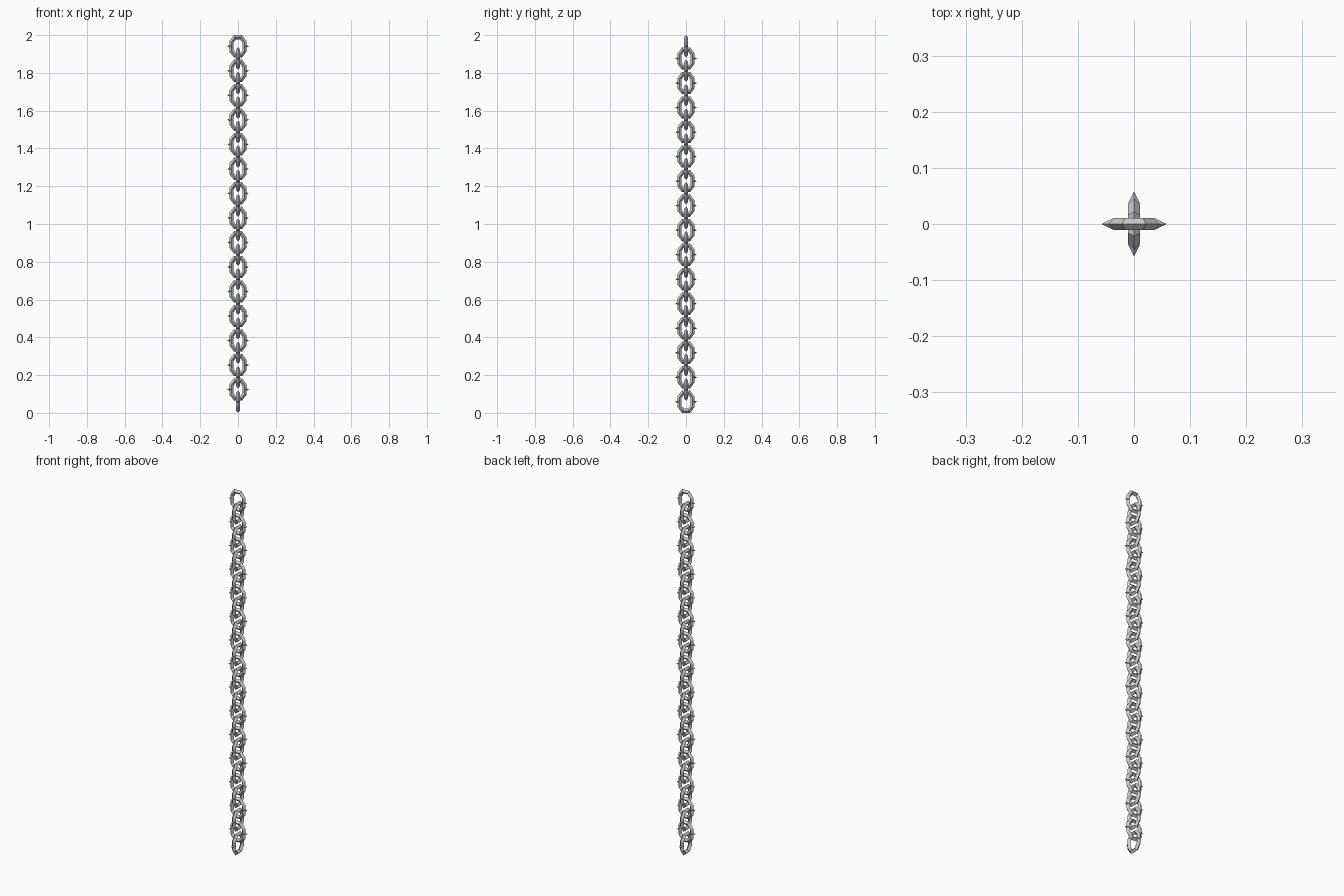
import bpy, bmesh
from math import pi
from mathutils import Vector, Matrix

if "Cube" in bpy.data.objects:
    bpy.data.objects.remove(bpy.data.objects["Cube"])

LINKS = 30
HALF_H = 0.059          # outer half height of a link
R = 0.011               # half thickness of the diamond-section bar
PITCH = (2 - 2 * HALF_H) / (LINKS - 1)


def link_mesh():
    bm = bmesh.new()
    # stretched octagon centreline
    a, b, c, d = 0.016, HALF_H - R, 0.035, 0.023
    path = [Vector(p) for p in ((c, -d), (c, d), (a, b), (-a, b),
                                (-c, d), (-c, -d), (-a, -b), (a, -b))]
    rings = []
    for i, p in enumerate(path):
        e1 = (p - path[i - 1]).normalized()
        e2 = (path[(i + 1) % 8] - p).normalized()
        n1, n2 = Vector((e1.y, -e1.x)), Vector((e2.y, -e2.x))
        m = (n1 + n2).normalized()
        m *= R / m.dot(n1)              # mitred corner
        rings.append([bm.verts.new(v) for v in (
            (p.x + m.x, 0, p.y + m.y), (p.x, R, p.y),
            (p.x - m.x, 0, p.y - m.y), (p.x, -R, p.y))])
    for i in range(8):
        q, s = rings[i], rings[(i + 1) % 8]
        for k in range(4):
            bm.faces.new((q[k], q[(k + 1) % 4], s[(k + 1) % 4], s[k]))
    # four-sided spike on each long side
    for side in (-1, 1):
        mat = Matrix.Translation((side * 0.047, 0, 0)) @ Matrix.Rotation(side * pi / 2, 4, 'Y')
        bmesh.ops.create_cone(bm, cap_ends=True, segments=4, radius1=0.0105,
                              radius2=0, depth=0.021, matrix=mat)
    bmesh.ops.remove_doubles(bm, verts=bm.verts, dist=1e-6)
    bmesh.ops.recalc_face_normals(bm, faces=bm.faces)
    me = bpy.data.meshes.new("spiked_link")
    bm.to_mesh(me)
    bm.free()
    return me


# chain of links, each turned a quarter from its neighbour
mesh = link_mesh()
for i in range(LINKS):
    ob = bpy.data.objects.new(f"chain_link_{i + 1:02d}", mesh)
    ob.location.z = HALF_H + i * PITCH
    ob.rotation_euler.z = pi / 2 if i % 2 == 0 else 0
    bpy.context.collection.objects.link(ob)
